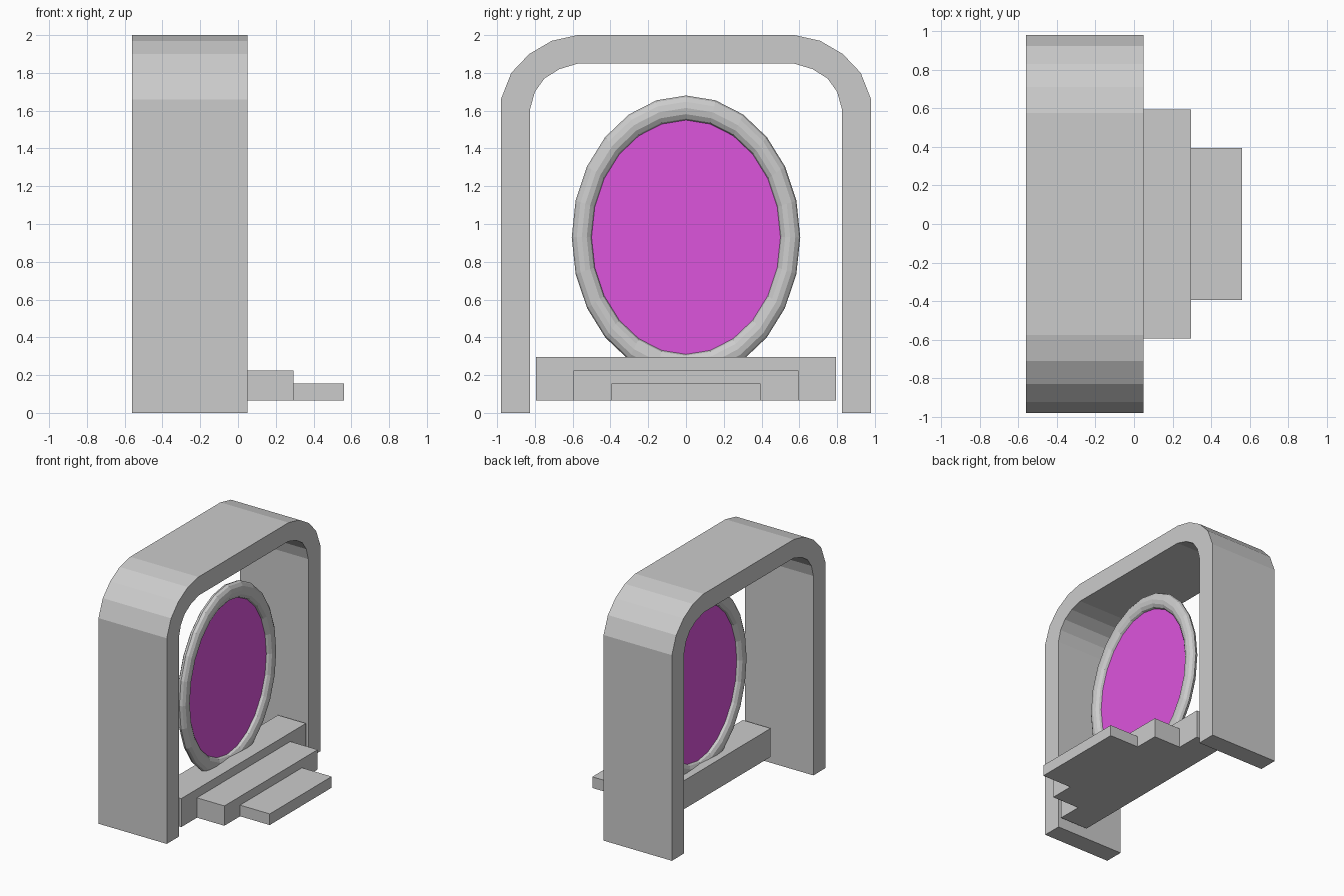
import bpy, bmesh, math

if "Cube" in bpy.data.objects:
    bpy.data.objects.remove(bpy.data.objects["Cube"])


def material(name, rgb):
    m = bpy.data.materials.new(name)
    m.diffuse_color = (*rgb, 1)
    m.use_nodes = True
    m.node_tree.nodes["Principled BSDF"].inputs["Base Color"].default_value = m.diffuse_color
    return m


GREY = material("stone grey", (0.6, 0.6, 0.6))
PURPLE = material("bright purple", (0.72, 0.09, 0.72))


def finish(bm, name, mat):
    bmesh.ops.recalc_face_normals(bm, faces=bm.faces)
    me = bpy.data.meshes.new(name)
    bm.to_mesh(me)
    bm.free()
    me.materials.append(mat)
    ob = bpy.data.objects.new(name, me)
    bpy.context.collection.objects.link(ob)
    return ob


def box(name, x0, x1, half_y, z0, z1):
    bm = bmesh.new()
    bmesh.ops.create_cube(bm, size=1)
    for v in bm.verts:
        v.co = (x0 + (v.co.x + 0.5) * (x1 - x0), v.co.y * 2 * half_y,
                z0 + (v.co.z + 0.5) * (z1 - z0))
    return finish(bm, name, GREY)


# Rounded arch: half profiles in (y, z), mirrored and bridged
X0, X1 = -0.56, 0.05
outer = [(0.98, 0), (0.98, 1.66), (0.925, 1.80), (0.83, 1.90), (0.71, 1.97), (0.575, 2.0)]
inner = [(0.825, 0), (0.825, 1.61), (0.80, 1.70), (0.75, 1.77), (0.67, 1.82), (0.57, 1.85)]


def mirrored(half):
    return half + [(-y, z) for y, z in reversed(half)]


bm = bmesh.new()
sections = []
for (yo, zo), (yi, zi) in zip(mirrored(outer), mirrored(inner)):
    sections.append([bm.verts.new(p) for p in
                     ((X0, yo, zo), (X1, yo, zo), (X1, yi, zi), (X0, yi, zi))])
for a, b in zip(sections, sections[1:]):
    for i in range(4):
        j = (i + 1) % 4
        bm.faces.new((a[i], a[j], b[j], b[i]))
bm.faces.new(sections[0])
bm.faces.new(sections[-1])
finish(bm, "arch", GREY)

# Sill under the ring and the two descending steps
box("sill", -0.20, 0.05, 0.795, 0.065, 0.295)
box("upper_step", 0.05, 0.295, 0.595, 0.065, 0.225)
box("lower_step", 0.295, 0.56, 0.395, 0.065, 0.155)

# Oval ring standing on the sill
CX, CZ, STRETCH, SEG, TUBE = -0.10, 0.93, 1.24, 24, 12
bm = bmesh.new()
loops = []
for i in range(SEG):
    a = 2 * math.pi * i / SEG
    loop = []
    for k in range(TUBE):
        t = 2 * math.pi * k / TUBE
        r = 0.552 + 0.053 * math.cos(t)
        loop.append(bm.verts.new((CX + 0.042 * math.sin(t), r * math.cos(a),
                                  CZ + STRETCH * r * math.sin(a))))
    loops.append(loop)
for i in range(SEG):
    p, q = loops[i], loops[(i + 1) % SEG]
    for k in range(TUBE):
        n = (k + 1) % TUBE
        bm.faces.new((p[k], p[n], q[n], q[k]))
finish(bm, "oval_ring", GREY)

# Thin glowing panel filling the ring
bm = bmesh.new()
bmesh.ops.create_cone(bm, cap_ends=True, segments=SEG, radius1=0.51, radius2=0.51, depth=0.006)
for v in bm.verts:
    x, y, z = v.co
    v.co = (CX + z, x, CZ + STRETCH * y)
finish(bm, "oval_panel", PURPLE)
